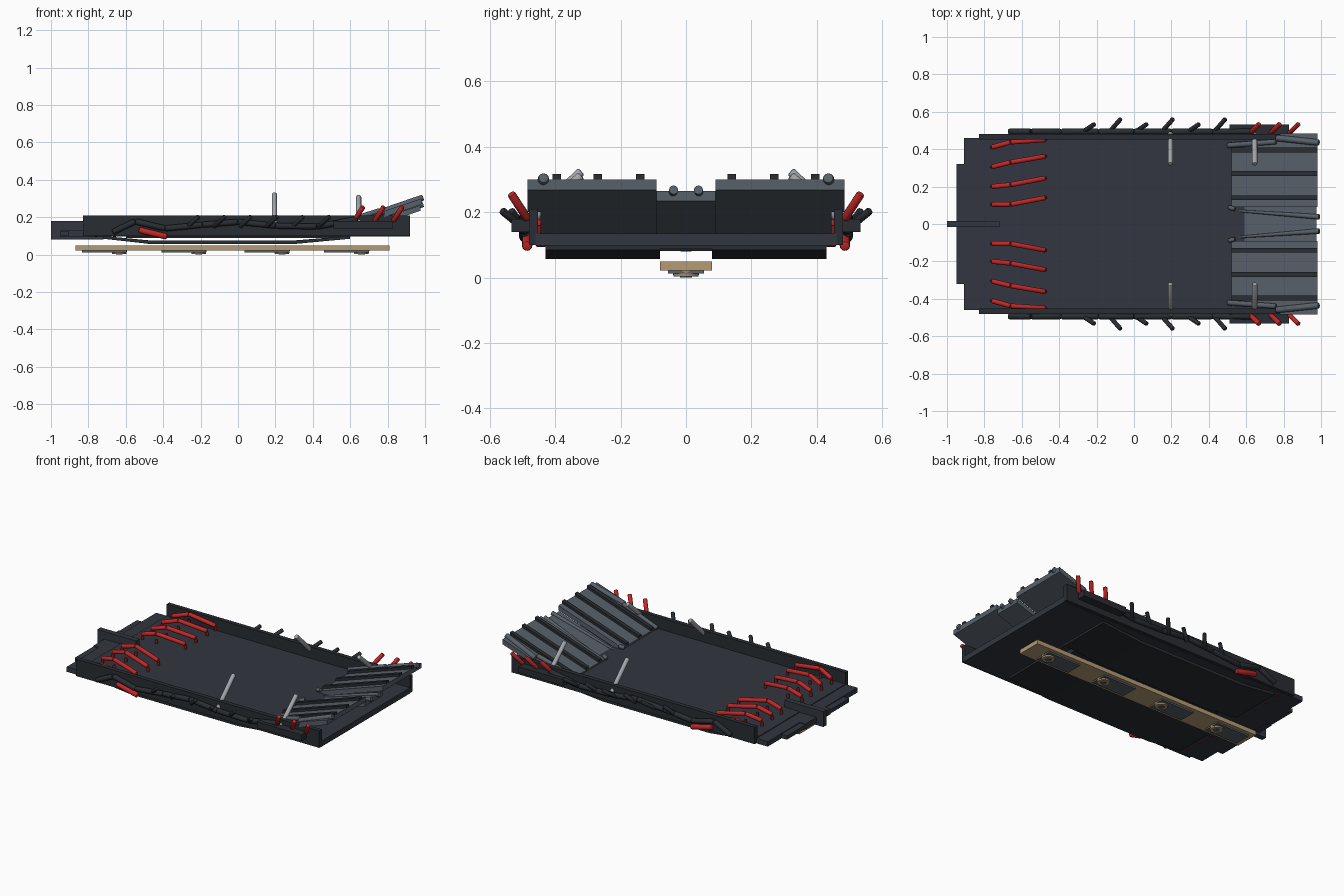
import bpy, bmesh
from mathutils import Vector

if "Cube" in bpy.data.objects:
    bpy.data.objects.remove(bpy.data.objects["Cube"])


def mat(name, r, g, b):
    m = bpy.data.materials.new(name)
    m.diffuse_color = (r, g, b, 1)
    m.use_nodes = True
    m.node_tree.nodes["Principled BSDF"].inputs["Base Color"].default_value = m.diffuse_color
    return m


DARK = mat("dark_slate", 0.032, 0.037, 0.050)
BLACK = mat("charcoal", 0.022, 0.026, 0.032)
STEEL = mat("steel_blue", 0.095, 0.115, 0.14)
SILVER = mat("silver", 0.36, 0.38, 0.41)
RED = mat("red", 0.55, 0.02, 0.02)
DEEP = mat("deep_red", 0.20, 0.01, 0.01)
TAN = mat("tan", 0.46, 0.33, 0.18)


def finish(name, bm, m, smooth=False):
    me = bpy.data.meshes.new(name)
    bmesh.ops.recalc_face_normals(bm, faces=bm.faces)
    bm.to_mesh(me)
    bm.free()
    me.materials.append(m)
    ob = bpy.data.objects.new(name, me)
    bpy.context.collection.objects.link(ob)
    if smooth:
        bpy.context.view_layer.objects.active = ob
        ob.select_set(True)
        bpy.ops.object.shade_smooth_by_angle(angle=0.7)
        ob.select_set(False)
    return ob


def prism(name, pts, y0, y1, m):
    """xz outline extruded along y"""
    bm = bmesh.new()
    f = bm.faces.new([bm.verts.new((x, y0, z)) for x, z in pts])
    g = bmesh.ops.extrude_face_region(bm, geom=[f])["geom"]
    bmesh.ops.translate(bm, vec=(0, y1 - y0, 0),
                        verts=[v for v in g if isinstance(v, bmesh.types.BMVert)])
    return finish(name, bm, m)


def box(name, x0, x1, y0, y1, z0, z1, m):
    return prism(name, [(x0, z0), (x1, z0), (x1, z1), (x0, z1)], y0, y1, m)


def rod(name, a, b, r, m, r2=None, n=12):
    a, b = Vector(a), Vector(b)
    bm = bmesh.new()
    bmesh.ops.create_cone(bm, cap_ends=True, segments=n, radius1=r,
                          radius2=r if r2 is None else r2, depth=(b - a).length)
    if r2 is None:  # slightly rounded ends
        rims = [e for e in bm.edges if abs(e.verts[0].co.z - e.verts[1].co.z) < 1e-5]
        bmesh.ops.bevel(bm, geom=rims, offset=r * 0.4, segments=2, affect='EDGES', profile=0.5)
    q = (b - a).to_track_quat('Z', 'Y')
    for v in bm.verts:
        v.co = q @ v.co + (a + b) / 2
    return finish(name, bm, m, True)


def chain(name, pts, r, m):
    for a, b in zip(pts, pts[1:]):
        rod(name, a, b, r, m)


def slope(x, lift=0.0):
    return 0.145 + (x - 0.52) * 0.337 + lift


def ramp(name, x0, x1, y0, y1, lo, hi, m):
    prism(name, [(x0, slope(x0, lo)), (x1, slope(x1, lo)),
                 (x1, slope(x1, hi)), (x0, slope(x0, hi))], y0, y1, m)


# deck, nose steps, tail bar and centre fin
box("deck", -0.83, 0.92, -0.46, 0.46, 0.098, 0.135, DARK)
box("nose_step", -0.91, -0.83, -0.46, 0.46, 0.098, 0.13, DARK)
box("nose_lip", -0.95, -0.91, -0.32, 0.32, 0.10, 0.125, DARK)
box("nose_block", -0.95, -0.91, -0.13, 0.13, 0.095, 0.13, DARK)
box("nose_fin", -1.0, -0.72, -0.017, 0.017, 0.08, 0.18, DARK)
box("deck_keel", -0.60, 0.60, -0.09, 0.09, 0.088, 0.098, BLACK)

# tan board underneath with plates and discs
box("under_board", -0.87, 0.81, -0.08, 0.08, 0.022, 0.05, TAN)
for x in (-0.635, -0.21, 0.235, 0.66):
    box("board_plate", x - 0.20, x + 0.04, -0.055, 0.055, 0.012, 0.022, STEEL)
    rod("board_disc", (x, 0, 0.022), (x, 0, 0.004), 0.042, TAN, 0.038, 24)
    rod("board_bolt", (x, 0, 0.01), (x, 0, 0.0), 0.02, STEEL, 0.018, 16)

# ramp centre channel
ramp("ramp_channel", 0.52, 0.975, -0.09, 0.09, -0.064, -0.034, STEEL)

for s in (-1, 1):
    def span(a, b):
        return sorted((s * a, s * b))

    # side rail
    box("side_rail", -0.83, 0.92, *span(0.452, 0.48), 0.10, 0.21, BLACK)

    # bent belly plate
    prism("belly_plate", [(-0.72, 0.085), (-0.47, 0.057), (0.30, 0.057), (0.60, 0.085),
                          (0.60, 0.10), (0.30, 0.076), (-0.47, 0.076), (-0.72, 0.10)],
          *span(0.08, 0.43), BLACK)

    # rising ramp, flared wing and ribs
    ramp("ramp", 0.52, 0.98, *span(0.09, 0.445), -0.032, 0, STEEL)
    ramp("ramp_wing", 0.78, 0.98, *span(0.44, 0.485), -0.032, 0, STEEL)
    for y in (0.14, 0.27, 0.395):
        ramp("ramp_rib", 0.52, 0.98, *span(y - 0.013, y + 0.013), -0.005, 0.017, BLACK)
    rod("ramp_spine", (0.56, s * 0.07, slope(0.56, -0.03)),
        (0.99, s * 0.038, slope(0.99, -0.035)), 0.006, STEEL, 0.014)
    rod("ramp_tail_tube", (0.76, s * 0.46, slope(0.76, 0.0)),
        (0.99, s * 0.435, 0.305), 0.017, STEEL)
    rod("ramp_side_tube", (0.50, s * 0.42, slope(0.50, 0.015)),
        (0.76, s * 0.44, slope(0.76, 0.01)), 0.014, STEEL)
    rod("ramp_pivot", (0.505, s * 0.09, 0.15), (0.54, s * 0.08, 0.16), 0.012, STEEL)

    # side pod ledge
    box("side_pod", 0.51, 0.83, *span(0.47, 0.533), 0.14, 0.18, BLACK)

    # dark linked tube along the side
    path = [(-0.67, 0.12), (-0.55, 0.178), (-0.39, 0.14), (-0.19, 0.16), (0.0, 0.175),
            (0.20, 0.155), (0.42, 0.15), (0.64, 0.19)]
    chain("side_tube", [(x, s * 0.494, z) for x, z in path], 0.016, BLACK)
    for i, x in enumerate((-0.27, -0.13, 0.01, 0.15, 0.29, 0.43)):
        e = 0.035 * (i % 2)
        rod("side_spike", (x, s * 0.495, 0.15),
            (x + 0.06, s * (0.535 + 0.8 * e), 0.205), 0.012, BLACK)

    # red side accents
    for x in (0.62, 0.73, 0.83):
        rod("red_side_spike", (x, s * 0.485, 0.18), (x + 0.05, s * 0.535, 0.257), 0.013, RED)
    rod("red_lower_tube", (-0.53, s * 0.486, 0.132), (-0.38, s * 0.486, 0.096), 0.016, RED)

    # silver leaning rods
    for x, z in ((0.195, 0.325), (0.645, 0.312)):
        rod("leaning_rod", (x, s * 0.485, 0.165), (x, s * 0.32, z), 0.014, SILVER)

    # arched red tubes standing on pegs
    for y0, y1, y2 in ((0.105, 0.105, 0.14), (0.20, 0.21, 0.245),
                       (0.305, 0.33, 0.362), (0.41, 0.438, 0.45)):
        a, b, c = (-0.76, s * y0, 0.168), (-0.66, s * y1, 0.197), (-0.475, s * y2, 0.165)
        chain("red_arch_tube", [a, b, c], 0.013, RED)
        for p in (a, b, c):
            rod("red_peg", (p[0], p[1], 0.094), (p[0], p[1], 0.16), 0.009, DEEP)
